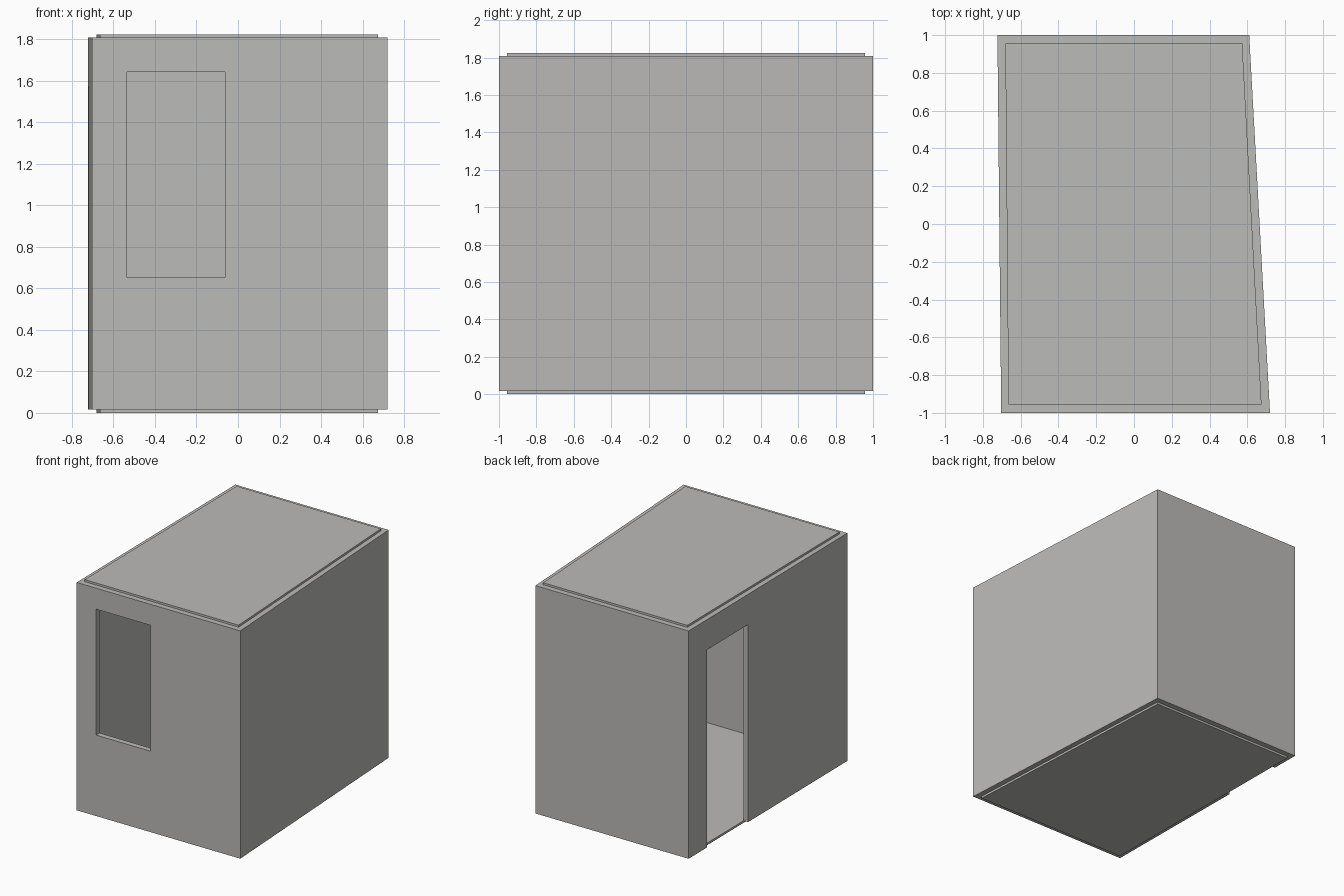
import bpy
import bmesh

cube = bpy.data.objects.get("Cube")
if cube:
    bpy.data.objects.remove(cube, do_unlink=True)

plaster = bpy.data.materials.new("warm_grey_plaster")
plaster.use_nodes = True
colour = (0.5, 0.493, 0.483, 1)
plaster.diffuse_color = colour
plaster.node_tree.nodes["Principled BSDF"].inputs["Base Color"].default_value = colour


def prism(name, outline, bottom, top):
    """Upright solid with the given plan outline."""
    bm = bmesh.new()
    base = bm.faces.new([bm.verts.new((x, y, bottom)) for x, y in outline])
    raised = bmesh.ops.extrude_face_region(bm, geom=[base])["geom"]
    verts = [v for v in raised if isinstance(v, bmesh.types.BMVert)]
    bmesh.ops.translate(bm, verts=verts, vec=(0, 0, top - bottom))
    bmesh.ops.recalc_face_normals(bm, faces=bm.faces)
    mesh = bpy.data.meshes.new(name)
    bm.to_mesh(mesh)
    bm.free()
    mesh.materials.append(plaster)
    obj = bpy.data.objects.new(name, mesh)
    bpy.context.collection.objects.link(obj)
    return obj


def box_outline(x0, x1, y0, y1):
    return [(x0, y0), (x1, y0), (x1, y1), (x0, y1)]


def cut(target, cutter):
    """Subtract the cutter from the target and discard it."""
    mod = target.modifiers.new(cutter.name, "BOOLEAN")
    mod.operation = "DIFFERENCE"
    mod.solver = "EXACT"
    mod.object = cutter
    bpy.context.view_layer.objects.active = target
    bpy.ops.object.modifier_apply(modifier=mod.name)
    bpy.data.objects.remove(cutter, do_unlink=True)


# Skewed room plan, outside and inside the walls
outer = [(-0.703, -1), (0.72, -1), (0.61, 1), (-0.723, 1)]
inner = [(-0.665, -0.956), (0.675, -0.956), (0.573, 0.956), (-0.681, 0.956)]
wall_bottom, wall_top, roof_top = 0.017, 1.808, 1.824

# Wall shell with the room, doorway and window cut out
walls = prism("walls", outer, wall_bottom, wall_top)
cut(walls, prism("room_cutter", inner, -0.5, 2.5))
cut(walls, prism("door_cutter", box_outline(-0.9, -0.4, 0.25, 0.77), -0.5, 1.57))
cut(walls, prism("window_cutter", box_outline(-0.534, -0.063, -1.2, -0.8), 0.653, 1.643))

# Thin slabs closing the room below and above
prism("floor_slab", inner, 0, wall_bottom)
prism("roof_slab", inner, wall_top, roof_top)
